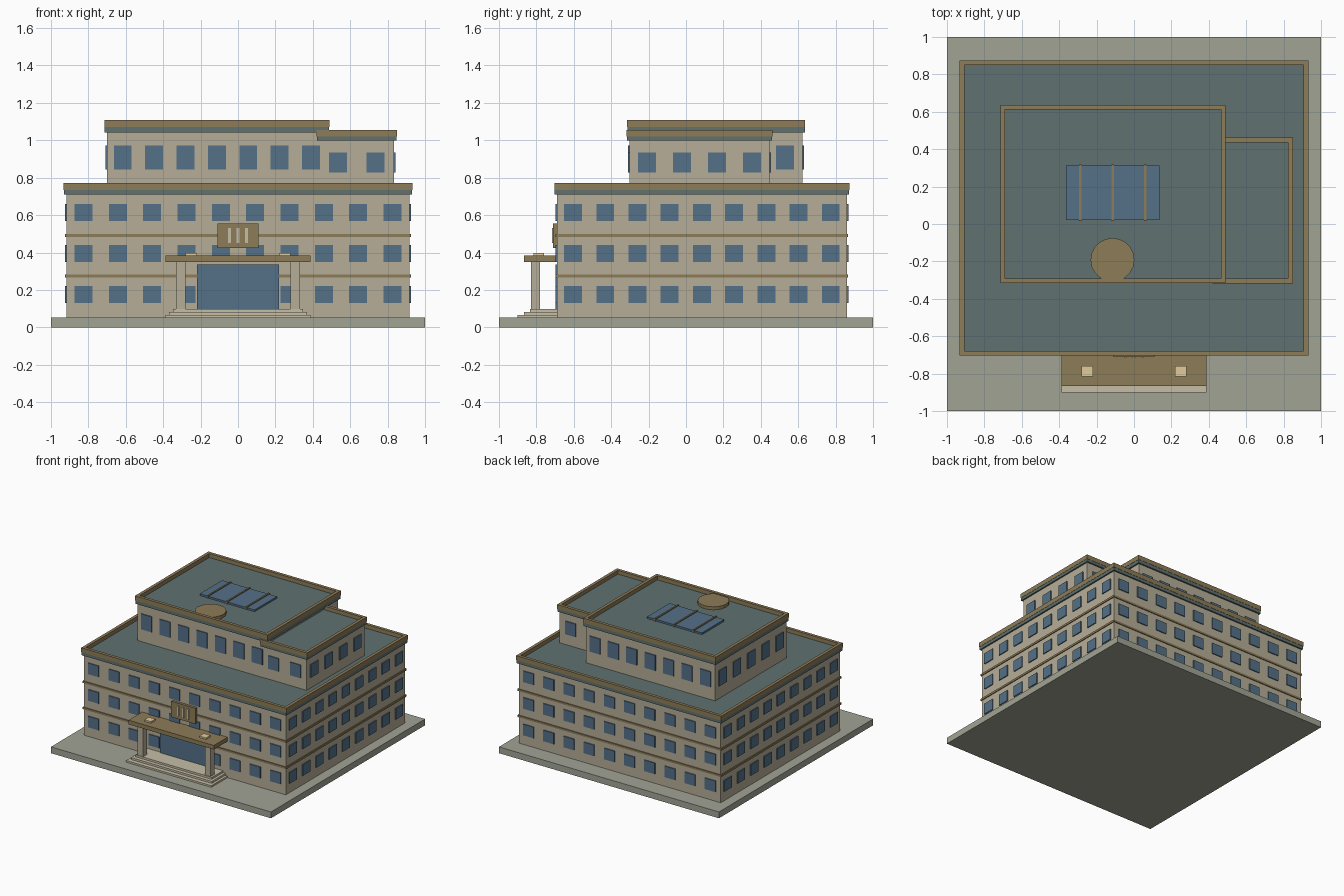
import bpy, bmesh, math
from mathutils import Matrix, Vector

if "Cube" in bpy.data.objects:
    bpy.data.objects.remove(bpy.data.objects["Cube"])


def mat(name, r, g, b):
    m = bpy.data.materials.new(name)
    m.diffuse_color = (r, g, b, 1)
    m.use_nodes = True
    m.node_tree.nodes["Principled BSDF"].inputs["Base Color"].default_value = m.diffuse_color
    return m


STONE = mat("stone", 0.47, 0.42, 0.31)
PALE = mat("pale_stone", 0.56, 0.51, 0.38)
PAVING = mat("paving", 0.36, 0.37, 0.30)
TEAL = mat("roof_teal", 0.115, 0.165, 0.16)
BRONZE = mat("bronze", 0.27, 0.20, 0.095)
GLASS = mat("glass", 0.09, 0.165, 0.25)
LAMP = mat("lamp", 0.75, 0.60, 0.33)


def boxes(name, spans, material):
    """One object from boxes given as (x0, x1, y0, y1, z0, z1)."""
    bm = bmesh.new()
    for x0, x1, y0, y1, z0, z1 in spans:
        m = Matrix.Translation(((x0 + x1) / 2, (y0 + y1) / 2, (z0 + z1) / 2))
        m = m @ Matrix.Diagonal((x1 - x0, y1 - y0, z1 - z0, 1))
        bmesh.ops.create_cube(bm, size=1, matrix=m)
    return finish(name, bm, material)


def finish(name, bm, material):
    me = bpy.data.meshes.new(name)
    bm.to_mesh(me)
    bm.free()
    me.materials.append(material)
    ob = bpy.data.objects.new(name, me)
    bpy.context.collection.objects.link(ob)
    return ob


def windows(name, x0, x1, y0, y1, rows, nx, ny, w, h, sides="FBLR", d=0.008):
    """Evenly spaced panes on the chosen sides of a block."""
    out = []
    for z in rows:
        zs = (z - h / 2, z + h / 2)
        for i in range(nx):
            c = x0 + (i + 0.5) * (x1 - x0) / nx
            if "F" in sides:
                out.append((c - w / 2, c + w / 2, y0 - d, y0 + d, *zs))
            if "B" in sides:
                out.append((c - w / 2, c + w / 2, y1 - d, y1 + d, *zs))
        for i in range(ny):
            c = y0 + (i + 0.5) * (y1 - y0) / ny
            if "L" in sides:
                out.append((x0 - d, x0 + d, c - w / 2, c + w / 2, *zs))
            if "R" in sides:
                out.append((x1 - d, x1 + d, c - w / 2, c + w / 2, *zs))
    boxes(name, out, GLASS)


def roof(name, x0, x1, y0, y1, z0, z1, z2, t=0.025):
    """Roof slab with a raised parapet around its edge."""
    e = 0.002
    boxes(name + "_slab", [(x0, x1, y0, y1, z0, z1)], TEAL)
    x0, x1, y0, y1, zb = x0 - e, x1 + e, y0 - e, y1 + e, z1 - 0.005
    boxes(name + "_parapet", [
        (x0, x1, y0, y0 + t, zb, z2), (x0, x1, y1 - t, y1, zb, z2),
        (x0, x0 + t, y0 + t, y1 - t, zb, z2), (x1 - t, x1, y0 + t, y1 - t, zb, z2)], BRONZE)


# Plinth and main block
boxes("plinth", [(-1, 1, -1, 1, 0, 0.052)], PAVING)
boxes("main_block", [(-0.918, 0.918, -0.69, 0.86, 0.05, 0.715)], STONE)
windows("main_windows", -0.918, 0.918, -0.69, 0.86, (0.176, 0.395, 0.613), 10, 9, 0.096, 0.091)
boxes("floor_bands", [(-0.925, 0.925, -0.697, 0.867, z - 0.008, z + 0.008)
                      for z in (0.275, 0.49)], BRONZE)
roof("main_roof", -0.93, 0.93, -0.702, 0.872, 0.71, 0.74, 0.772)

# Upper block
boxes("upper_block", [(-0.70, 0.474, -0.303, 0.622, 0.735, 1.045)], STONE)
windows("upper_windows", -0.70, 0.474, -0.303, 0.622, (0.908,), 7, 5, 0.096, 0.127)
roof("upper_roof", -0.713, 0.487, -0.314, 0.635, 1.043, 1.075, 1.108)

# Side wing of the upper block
boxes("wing_block", [(0.435, 0.835, -0.301, 0.447, 0.735, 1.0)], STONE)
windows("wing_windows", 0.435, 0.835, -0.301, 0.447, (0.882,), 2, 4, 0.096, 0.107, "FBR")
roof("wing_roof", 0.423, 0.847, -0.315, 0.46, 0.998, 1.025, 1.056)

# Skylight with glazing bars
boxes("skylight", [(-0.363, 0.135, 0.022, 0.312, 1.07, 1.09)], GLASS)
boxes("skylight_bars", [(x - 0.006, x + 0.006, 0.016, 0.318, 1.07, 1.098)
                        for x in (-0.288, -0.114, 0.06)], BRONZE)

# Plain roof disc
bm = bmesh.new()
bmesh.ops.create_cone(bm, cap_ends=True, segments=20, radius1=0.117, radius2=0.117,
                      depth=0.03, matrix=Matrix.Translation((-0.115, -0.192, 1.085)))
finish("roof_disc", bm, BRONZE)

# Entrance: steps, door, columns, canopy and lamps
boxes("entrance_steps", [(-0.388, 0.388, -0.90, -0.685, 0.05, 0.066),
                         (-0.368, 0.368, -0.865, -0.685, 0.06, 0.082),
                         (-0.347, 0.347, -0.835, -0.685, 0.07, 0.098)], PALE)
boxes("entrance_door", [(-0.218, 0.218, -0.699, -0.68, 0.096, 0.336)], GLASS)
boxes("entrance_columns", [(x - 0.025, x + 0.025, -0.83, -0.78, 0.09, 0.355)
                           for x in (-0.306, 0.306)], STONE)
boxes("canopy", [(-0.388, 0.388, -0.867, -0.685, 0.35, 0.384)], BRONZE)
boxes("canopy_lamps", [(x - 0.03, x + 0.03, -0.815, -0.758, 0.38, 0.397)
                       for x in (-0.25, 0.25)], LAMP)

# Plaque with three slats above the canopy
boxes("plaque", [(-0.11, 0.11, -0.711, -0.685, 0.425, 0.555)], BRONZE)
boxes("plaque_slats", [(x - 0.008, x + 0.008, -0.717, -0.70, 0.452, 0.532)
                       for x in (-0.046, 0, 0.046)], PALE)
